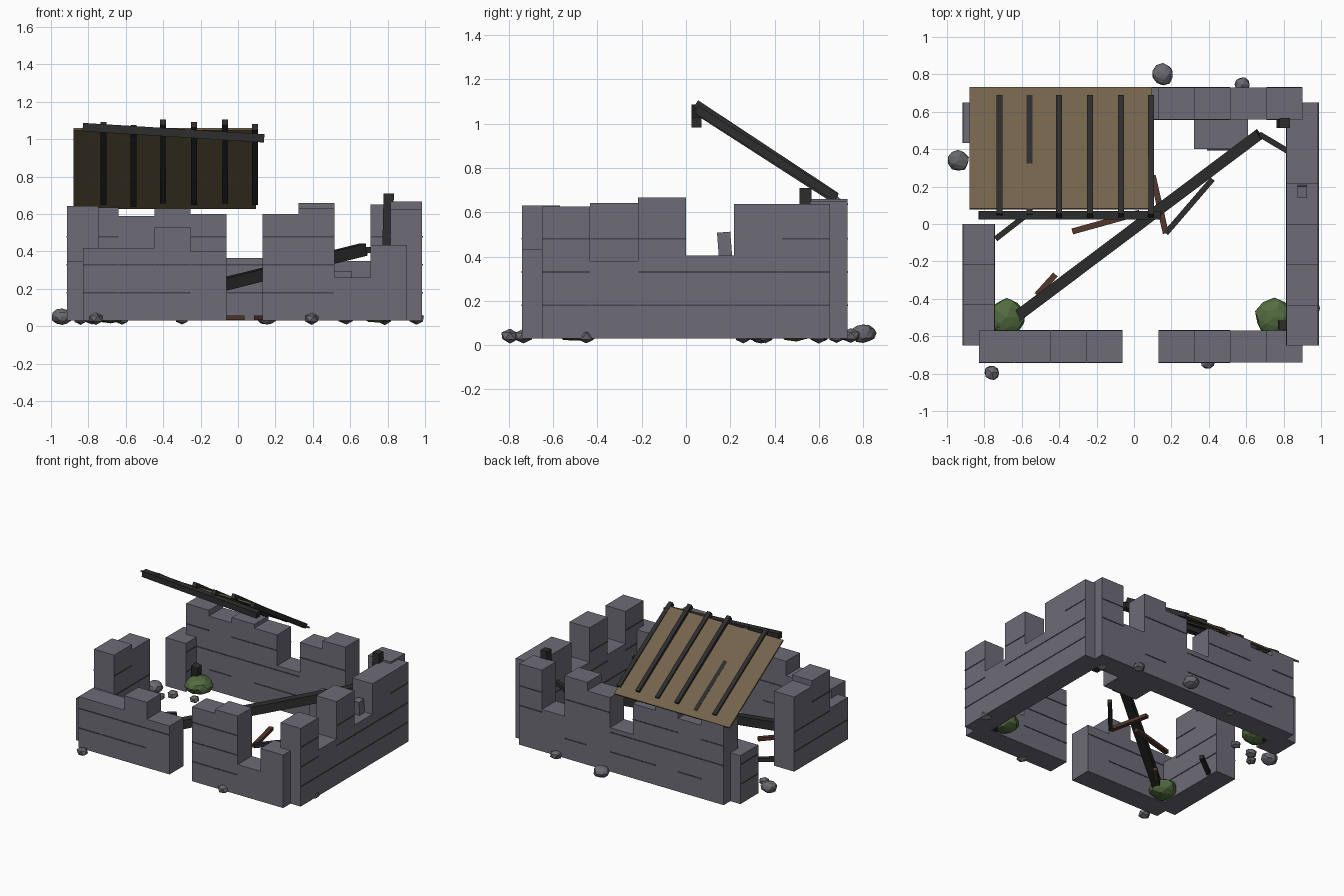
import bpy, bmesh, math, random
from mathutils import Vector, Matrix

if "Cube" in bpy.data.objects:
    bpy.data.objects.remove(bpy.data.objects["Cube"])
random.seed(4)

def material(name, r, g, b):
    m = bpy.data.materials.new(name)
    m.diffuse_color = (r, g, b, 1)
    m.use_nodes = True
    m.node_tree.nodes["Principled BSDF"].inputs["Base Color"].default_value = m.diffuse_color
    return m

STONE = material("wall stone", 0.155, 0.15, 0.185)
JOINT = material("mortar joint", 0.06, 0.06, 0.075)
ROCK = material("loose rock", 0.14, 0.14, 0.16)
DARK = material("charred timber", 0.026, 0.026, 0.026)
THATCH = material("roof thatch", 0.17, 0.125, 0.07)
BROWN = material("plank brown", 0.085, 0.038, 0.026)
GREEN = material("bush green", 0.085, 0.15, 0.05)

def finish(name, bm, mat):
    bmesh.ops.recalc_face_normals(bm, faces=bm.faces[:])
    me = bpy.data.meshes.new(name)
    bm.to_mesh(me)
    bm.free()
    me.materials.append(mat)
    ob = bpy.data.objects.new(name, me)
    bpy.context.collection.objects.link(ob)
    return ob

def box(name, x0, x1, y0, y1, z0, z1, mat):
    bm = bmesh.new()
    size = Matrix.Diagonal((x1 - x0, y1 - y0, z1 - z0, 1))
    mid = Matrix.Translation(((x0 + x1) / 2, (y0 + y1) / 2, (z0 + z1) / 2))
    bmesh.ops.create_cube(bm, size=1, matrix=mid @ size)
    return finish(name, bm, mat)

def beam(name, a, b, w, h, mat):
    """Square timber from point a to point b."""
    a, b = Vector(a), Vector(b)
    d = (b - a).normalized()
    side = d.cross(Vector((0, 0, 1)))
    side = side.normalized() if side.length > 0.3 else Vector((1, 0, 0))
    up = side.cross(d).normalized()
    side = d.cross(up)
    rot = Matrix((side, d, up)).transposed().to_4x4()
    bm = bmesh.new()
    bmesh.ops.create_cube(bm, size=1, matrix=Matrix.Translation((a + b) / 2) @ rot
                          @ Matrix.Diagonal((w, (b - a).length, h, 1)))
    return finish(name, bm, mat)

def lump(name, x, y, z, r, rz, mat, sub=1, jitter=0.12):
    bm = bmesh.new()
    bmesh.ops.create_icosphere(bm, subdivisions=sub, radius=1)
    for v in bm.verts:
        k = 1 + random.uniform(-jitter, jitter * 0.3)
        v.co = Vector((x + v.co.x * r * k, y + v.co.y * r * k, max(0, z + v.co.z * rz * k)))
    return finish(name, bm, mat)

# Ruined walls: stepped profile along one axis, extruded through the thickness
BASE = 0.03
def wall(name, along_x, start, step, heights, t0, t1):
    put = (lambda s, t, z: (s, t, z)) if along_x else (lambda s, t, z: (t, s, z))
    runs, run = [], []
    for i, h in enumerate(heights + [0]):
        if h:
            run.append((i, h))
        elif run:
            runs.append(run)
            run = []
    for run in runs:
        pts = [(start + run[0][0] * step, BASE)]
        for i, h in run:
            for p in ((start + i * step, h), (start + (i + 1) * step, h)):
                if p != pts[-1]:
                    pts.append(p)
        pts.append((start + (run[-1][0] + 1) * step, BASE))
        bm = bmesh.new()
        f = bm.faces.new([bm.verts.new(put(s, t0, z)) for s, z in pts])
        ext = bmesh.ops.extrude_face_region(bm, geom=[f])["geom"]
        shift = Vector(put(0, t1 - t0, 0))
        for v in ext:
            if isinstance(v, bmesh.types.BMVert):
                v.co += shift
        finish(name, bm, STONE)
    # thin course lines on both faces
    for i, h in enumerate(heights):
        for z in (0.18, 0.33, 0.48):
            if h > z + 0.03 and random.random() < 0.8:
                s0, s1 = start + i * step + 0.001, start + (i + 1) * step - 0.001
                lo, hi = put(s0, t0 - 0.003, z), put(s1, t1 + 0.003, z)
                box(name + "_course", lo[0], hi[0], lo[1], hi[1], z - 0.004, z + 0.004, JOINT)

SX, SY = 1.73 / 9, 1.3 / 6
wall("front_wall", True, -0.83, SX,
     [0.42, 0.42, 0.53, 0.40, 0, 0.60, 0.63, 0.26, 0.435], -0.74, -0.57)
wall("back_wall", True, -0.83, SX,
     [0.635, 0.59, 0.63, 0.60, 0.365, 0.595, 0.66, 0.35, 0.65], 0.56, 0.73)
wall("right_wall", False, -0.65, SY,
     [0.627, 0.38, 0.667, 0.405, 0.637, 0.637], 0.815, 0.985)
wall("left_wall", False, -0.65, SY, [0.35, 0.642, 0.60, 0, 0, 0.40], -0.915, -0.745)

# Hearth block against the back wall, with sooty opening
box("hearth", 0.32, 0.61, 0.40, 0.57, BASE, 0.295, STONE)
box("hearth_opening", 0.39, 0.53, 0.393, 0.41, BASE, 0.17, DARK)
# Loose shard in the right wall gap
beam("wall_shard", (0.9, 0.18, 0.38), (0.9, 0.17, 0.51), 0.05, 0.06, STONE)

# Collapsed roof panel, ridge beam and rafters
def slope_z(y):
    return 1.055 - (y - 0.08) * 0.65
beam("roof_panel", (-0.3925, 0.08, slope_z(0.08)), (-0.3925, 0.73, slope_z(0.73)),
     0.975, 0.012, THATCH)
beam("ridge_beam", (-0.83, 0.047, 1.065), (0.14, 0.047, 1.005), 0.045, 0.045, DARK)
for x, top, low in ((-0.72, 0, 0), (-0.56, -0.016, -0.012), (-0.40, 0.013, 0.006),
                    (-0.235, 0, 0), (-0.07, 0.013, 0.006), (0.09, -0.012, 0)):
    beam("rafter", (x, 0.045, slope_z(0.045) + top), (x, 0.68, slope_z(0.68) + low),
         0.032, 0.036, DARK)

# Fallen main beam, corner posts and braces
beam("fallen_beam", (-0.66, -0.52, 0.08), (0.67, 0.48, 0.41), 0.06, 0.065, DARK)
for a, b, w in (((0.79, 0.54, BASE), (0.806, 0.54, 0.71), 0.055),
                ((0.79, -0.54, BASE), (0.80, -0.54, 0.25), 0.05),
                ((-0.73, 0.53, BASE), (-0.70, 0.50, 0.22), 0.05),
                ((-0.70, -0.53, BASE), (-0.71, -0.53, 0.12), 0.05)):
    beam("corner_post", a, b, w, w, DARK)
beam("corner_brace", (0.67, 0.48, 0.41), (0.83, 0.385, 0.40), 0.03, 0.03, DARK)
beam("charred_stick", (0.17, -0.05, 0.05), (0.42, 0.24, 0.05), 0.03, 0.03, DARK)
beam("charred_stick", (-0.74, -0.08, 0.05), (-0.56, 0.06, 0.05), 0.03, 0.03, DARK)

# Loose planks on the floor
for a, b in (((-0.33, -0.04), (0.03, 0.06)), ((0.10, 0.26), (0.17, -0.05)),
             ((-0.52, -0.38), (-0.42, -0.27))):
    beam("loose_plank", (*a, 0.045), (*b, 0.045), 0.032, 0.025, BROWN)

# Bushes in the corners
for x, y in ((-0.68, -0.5), (0.75, -0.5), (-0.68, 0.5)):
    lump("bush", x, y, 0.08, 0.105, 0.065, GREEN, 2, 0.1)

# Scattered rocks
for x, y, r in ((0.155, 0.80, 0.06), (0.58, 0.745, 0.048), (-0.94, 0.34, 0.06),
                (-0.76, -0.795, 0.045), (0.395, -0.735, 0.045), (0.955, -0.45, 0.045),
                (-0.84, 0.26, 0.04), (-0.78, 0.33, 0.045), (-0.62, 0.36, 0.04),
                (0.785, 0.60, 0.045), (-0.30, 0.68, 0.04)):
    lump("rock", x, y, r * 0.8 + 0.005, r, r * 0.75, ROCK, 2 if r > 0.05 else 1)
